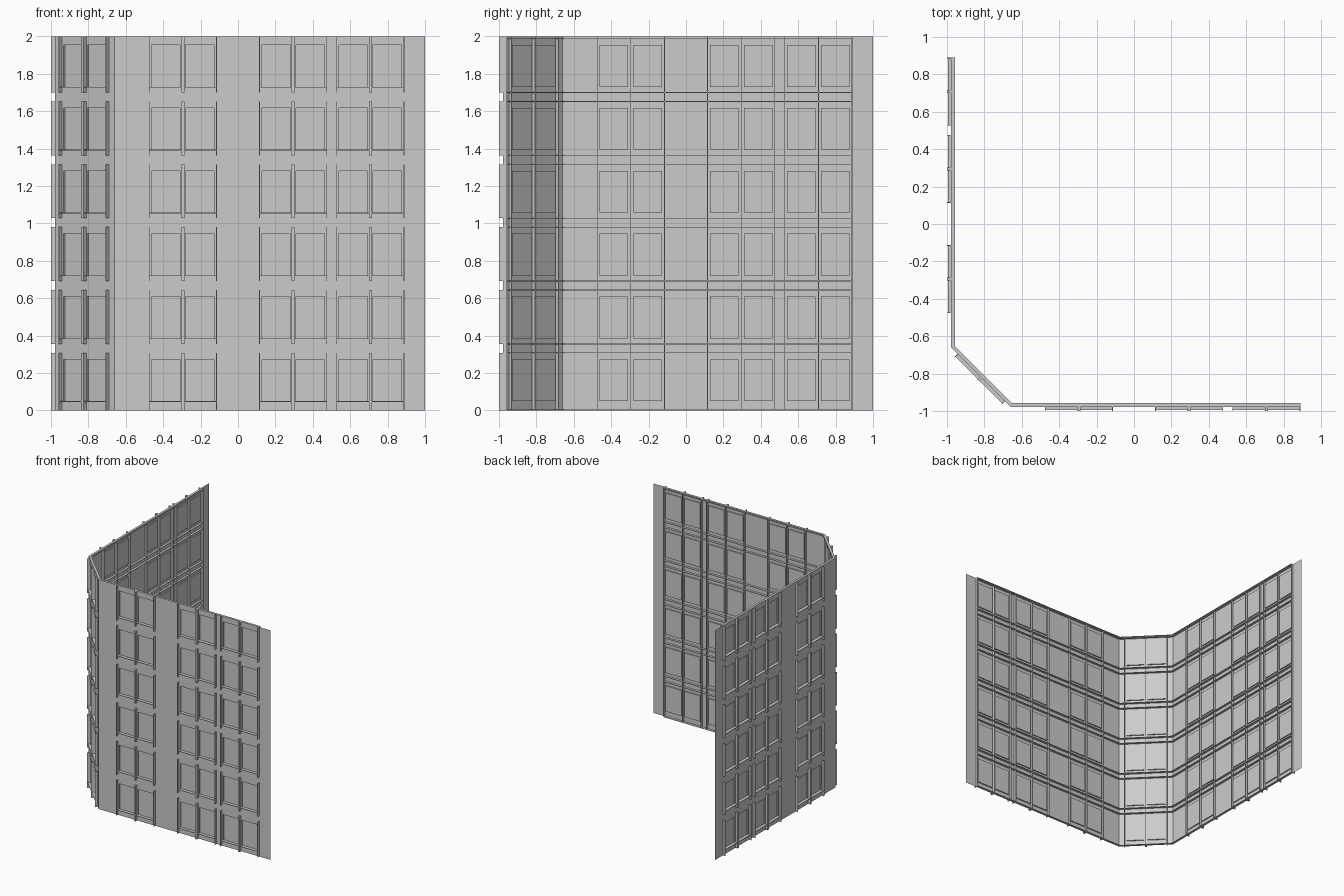
import bpy, bmesh
from mathutils import Vector

cube = bpy.data.objects.get("Cube")
if cube:
    bpy.data.objects.remove(cube, do_unlink=True)

# One plain grey for the whole facade
grey = bpy.data.materials.new("concrete_grey")
grey.use_nodes = True
grey.diffuse_color = (0.6, 0.6, 0.6, 1)
grey.node_tree.nodes["Principled BSDF"].inputs["Base Color"].default_value = (0.6, 0.6, 0.6, 1)

FLOORS, PITCH, TOP = 6, 0.336, 2.0
SILL, HEAD = 0.05, 0.273            # window opening on the lowest floor
OUT, IN, RECESS, THIN = 0.022, 0.02, 0.01, 0.004


class Facade:
    """A wall laid out along u, outward v and height z."""

    def __init__(self, name, start, end, windows, bays, band_end):
        self.name, self.windows, self.bays = name, windows, bays
        self.origin = Vector((*start, 0))
        run = Vector((*end, 0)) - self.origin
        self.length = run.length
        self.along = run.normalized()
        out = self.along.cross(Vector((0, 0, 1)))
        mid = self.origin + run / 2
        self.out = out if out.dot(mid) > 0 else -out
        self.band_end = band_end

    def point(self, u, v, z):
        return self.origin + self.along * u + self.out * v + Vector((0, 0, z))

    def finish(self, bm, part):
        bmesh.ops.recalc_face_normals(bm, faces=bm.faces)
        mesh = bpy.data.meshes.new(self.name + part)
        bm.to_mesh(mesh)
        bm.free()
        mesh.materials.append(grey)
        bpy.context.collection.objects.link(bpy.data.objects.new(self.name + part, mesh))

    def box(self, bm, u0, u1, v0, v1, z0, z1):
        made = bmesh.ops.create_cube(bm, size=1)["verts"]
        for vert in made:
            c = vert.co + Vector((0.5, 0.5, 0.5))
            vert.co = self.point(u0 + c.x * (u1 - u0), v0 + c.y * (v1 - v0), z0 + c.z * (z1 - z0))

    def wall(self):
        # Thin sheet with every window pane set back behind a reveal
        bm = bmesh.new()
        us = [0] + [u for pair in self.windows for u in pair] + [self.length]
        zs = [0] + [h + f * PITCH for f in range(FLOORS) for h in (SILL, HEAD)] + [TOP]
        grid = [[bm.verts.new(self.point(u, 0, z)) for z in zs] for u in us]
        panes = []
        for i in range(len(us) - 1):
            for j in range(len(zs) - 1):
                face = bm.faces.new((grid[i][j], grid[i + 1][j], grid[i + 1][j + 1], grid[i][j + 1]))
                if i % 2 and j % 2:
                    panes.append(face)
        for pane in panes:
            new = bmesh.ops.extrude_discrete_faces(bm, faces=[pane])["faces"]
            for vert in new[0].verts:
                vert.co -= self.out * RECESS
        self.finish(bm, "_wall")

    def outer_frames(self):
        # Fins and sills around each bay of windows
        bm = bmesh.new()
        for f in range(FLOORS):
            low = 0 if f == 0 else SILL + f * PITCH - 0.03
            high = TOP if f == FLOORS - 1 else HEAD + f * PITCH + 0.035
            sill = SILL + f * PITCH
            for left, mid, right in self.bays:
                for u in (left, right):
                    self.box(bm, u - THIN / 2, u + THIN / 2, 0, OUT, low, high)
                self.box(bm, mid - 2 * THIN, mid + 2 * THIN, 0, OUT, low, high)
                self.box(bm, left, right, 0, OUT * 0.8, sill - THIN, sill)
        self.finish(bm, "_window_frames")

    def inner_ribs(self):
        # Full-height ribs and full-length ledges on the back
        bm = bmesh.new()
        for bay in self.bays:
            for u in bay:
                self.box(bm, u - THIN / 2, u + THIN / 2, -IN, 0, 0, TOP)
        for f in range(FLOORS):
            heights = [HEAD + 0.035, SILL + PITCH - 0.03]
            for h in heights:
                z = h + f * PITCH
                if z < TOP:
                    self.box(bm, 0, self.band_end, -IN, 0, z - THIN / 2, z + THIN / 2)
        self.box(bm, 0, self.band_end, -IN, 0, TOP - THIN, TOP)
        self.box(bm, 0, self.band_end, -IN, 0, 0, THIN)
        self.finish(bm, "_back_ribs")


# Window columns of the two long walls, measured from the chamfered corner
bays = [tuple(c + d + 0.66 for d in (-0.18, 0, 0.18)) for c in (-0.295, 0.295, 0.708)]
windows = [(m + s, m + s + 0.152) for _, m, _ in bays for s in (-0.167, 0.015)]
corner_bays = [(0.045, 0.222, 0.4)]
corner_windows = [(0.06, 0.207), (0.237, 0.385)]

PLANE, CUT = -0.978, -0.66
walls = [
    Facade("front", (CUT, PLANE), (1, PLANE), windows, bays, 1.55),
    Facade("side", (PLANE, CUT), (PLANE, 1), windows, bays, 1.55),
    Facade("corner", (CUT, PLANE), (PLANE, CUT), corner_windows, corner_bays, 0.445),
]
for facade in walls:
    facade.wall()
    facade.outer_frames()
    facade.inner_ribs()
